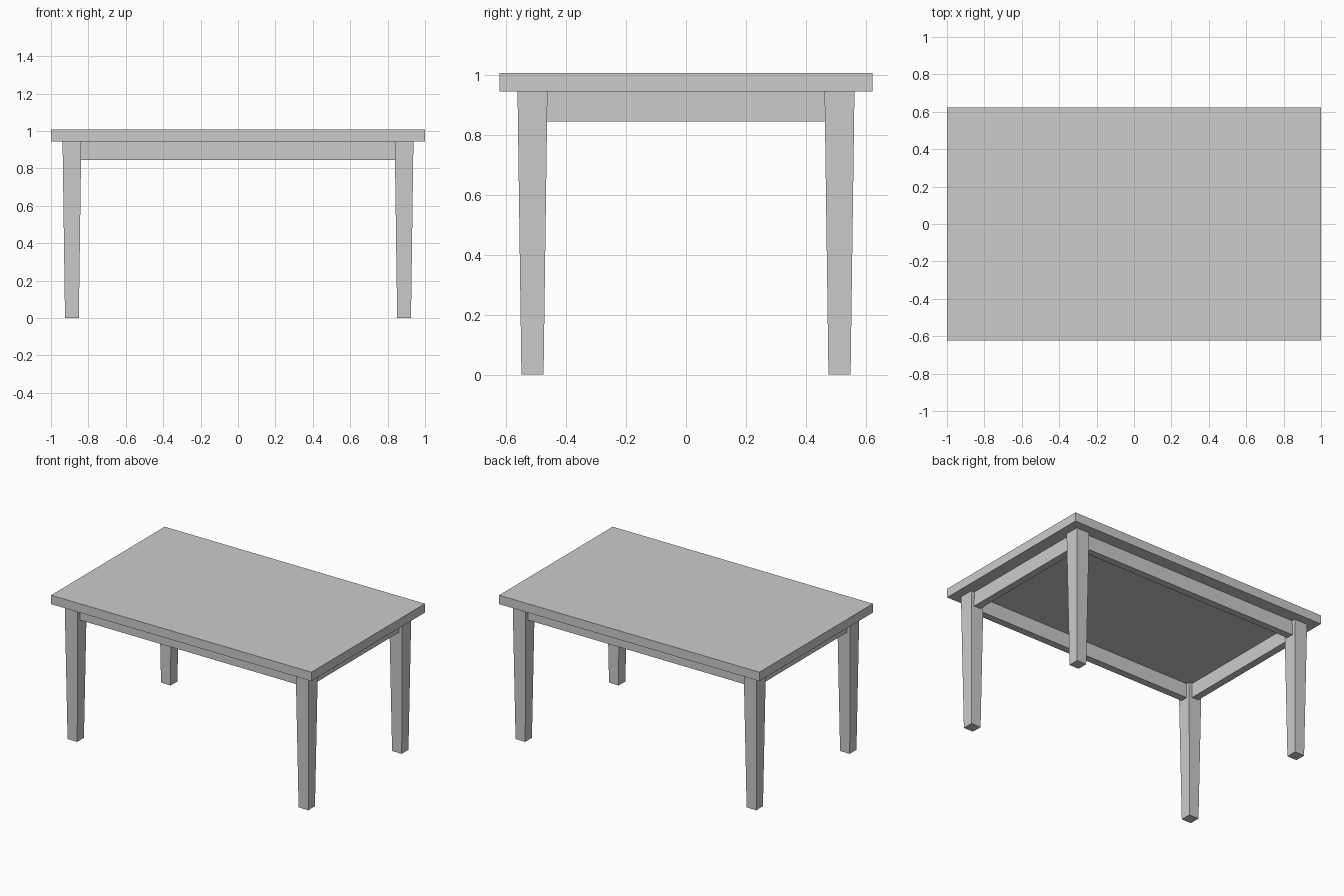
import bpy, bmesh

if "Cube" in bpy.data.objects:
    bpy.data.objects.remove(bpy.data.objects["Cube"])

TOP_Z, UNDER_Z, APRON_Z = 1.007, 0.945, 0.845
LEG_X, LEG_Y = 0.888, 0.513


def box(name, lo, hi, bottom_scale=1.0):
    """Box between two corners; bottom_scale tapers it towards its foot."""
    size = [b - a for a, b in zip(lo, hi)]
    mid = [(a + b) / 2 for a, b in zip(lo, hi)]
    bm = bmesh.new()
    bmesh.ops.create_cube(bm, size=1)
    for v in bm.verts:
        s = bottom_scale if v.co.z < 0 else 1.0
        v.co.x *= size[0] * s
        v.co.y *= size[1] * s
        v.co.z *= size[2]
    mesh = bpy.data.meshes.new(name)
    bm.to_mesh(mesh)
    bm.free()
    obj = bpy.data.objects.new(name, mesh)
    obj.location = mid
    bpy.context.collection.objects.link(obj)
    return obj


# Table top slab
box("table_top", (-1, -0.623, UNDER_Z), (1, 0.623, TOP_Z))

# Four tapered legs
for sx, side in ((-1, "left"), (1, "right")):
    for sy, end in ((-1, "front"), (1, "back")):
        x, y = sx * LEG_X, sy * LEG_Y
        box(f"{end}_{side}_leg", (x - 0.05, y - 0.05, 0),
            (x + 0.05, y + 0.05, UNDER_Z), bottom_scale=0.74)

# Apron rails, centred on the legs and tenoned slightly into them
RX, RY, HALF = LEG_X - 0.035, LEG_Y - 0.035, 0.025
for s, end, side in ((-1, "front", "left"), (1, "back", "right")):
    box(f"{end}_apron", (-RX, s * LEG_Y - HALF, APRON_Z),
        (RX, s * LEG_Y + HALF, UNDER_Z))
    box(f"{side}_apron", (s * LEG_X - HALF, -RY, APRON_Z),
        (s * LEG_X + HALF, RY, UNDER_Z))
